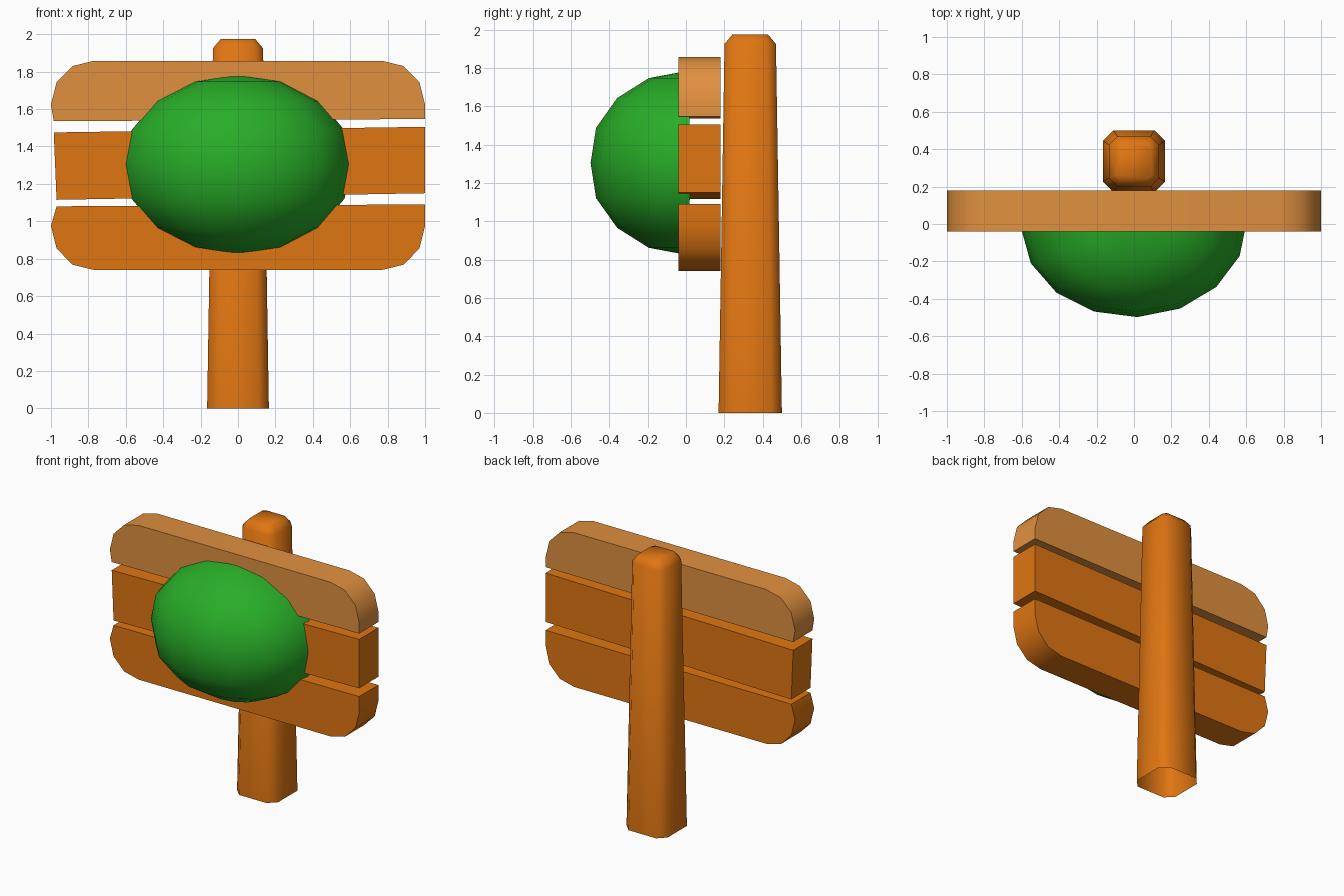
import bpy, bmesh, math
from mathutils import Matrix

if "Cube" in bpy.data.objects:
    bpy.data.objects.remove(bpy.data.objects["Cube"])


def material(name, rgb):
    m = bpy.data.materials.new(name)
    m.diffuse_color = (*rgb, 1)
    m.use_nodes = True
    m.node_tree.nodes["Principled BSDF"].inputs["Base Color"].default_value = m.diffuse_color
    return m


WOOD = material("orange wood", (0.74, 0.18, 0.006))
LIGHT = material("light wood", (0.75, 0.28, 0.05))
GREEN = material("leaf green", (0.021, 0.42, 0.021))


def finish(name, bm, mat, angle):
    mesh = bpy.data.meshes.new(name)
    bm.to_mesh(mesh)
    bm.free()
    mesh.materials.append(mat)
    ob = bpy.data.objects.new(name, mesh)
    bpy.context.collection.objects.link(ob)
    bpy.ops.object.select_all(action='DESELECT')
    ob.select_set(True)
    bpy.context.view_layer.objects.active = ob
    bpy.ops.object.shade_smooth_by_angle(angle=math.radians(angle))
    return ob


def plank(name, outline, mat):
    """Extrude an x/z outline through the board thickness."""
    bm = bmesh.new()
    face = bm.faces.new([bm.verts.new((x, -0.04, z)) for x, z in outline])
    ext = bmesh.ops.extrude_face_region(bm, geom=[face])
    verts = [v for v in ext["geom"] if isinstance(v, bmesh.types.BMVert)]
    bmesh.ops.translate(bm, vec=(0, 0.22, 0), verts=verts)
    bmesh.ops.recalc_face_normals(bm, faces=bm.faces[:])
    finish(name, bm, mat, 35)


# Boards: rounded outer corners, slightly uneven inner edges
corner = [(1, 0.235), (0.97, 0.115), (0.885, 0.028), (0.77, 0)]
right_top = [(x, 1.858 - d) for x, d in corner]
left_top = [(-x, z) for x, z in reversed(right_top)]
plank("top_board", [(-0.985, 1.535), (1, 1.547)] + right_top + left_top, LIGHT)
plank("middle_board", [(-0.97, 1.115), (1, 1.15), (1, 1.505), (-0.985, 1.475)], WOOD)
right_low = [(x, 0.74 + d) for x, d in corner]
left_low = [(-x, z) for x, z in reversed(right_low)]
plank("bottom_board", [(-0.97, 1.08), (1, 1.09)] + right_low + left_low, WOOD)

# Post: tapered chamfered square, open underneath, bevelled cap
bm = bmesh.new()
rings = []
for z, h, c in [(0, 0.165, 0.055), (1.925, 0.134, 0.045), (1.975, 0.092, 0.02)]:
    k = h - c
    pts = [(h, -k), (h, k), (k, h), (-k, h), (-h, k), (-h, -k), (-k, -h), (k, -h)]
    rings.append([bm.verts.new((x, 0.335 + y, z)) for x, y in pts])
for a, b in zip(rings, rings[1:]):
    for i in range(8):
        j = (i + 1) % 8
        bm.faces.new((a[i], a[j], b[j], b[i]))
bm.faces.new(rings[-1])
finish("post", bm, WOOD, 60)

# Bush-like dome: front half of a stretched sphere, turned slightly
bm = bmesh.new()
bmesh.ops.create_uvsphere(bm, u_segments=16, v_segments=8, radius=1)
bmesh.ops.delete(bm, geom=[v for v in bm.verts if v.co.y > 0.01 and abs(v.co.z) < 0.99],
                 context='VERTS')
for v in bm.verts:
    s = 0.98 if abs(v.co.z) < 0.01 else 1
    v.co.x *= 0.617 * s
    v.co.y *= 0.508 * s
    v.co.z *= 0.479
bmesh.ops.transform(bm, verts=bm.verts[:],
                    matrix=Matrix.Translation((0, 0, 1.304)) @ Matrix.Rotation(math.radians(2), 4, 'Z'))
finish("green_dome", bm, GREEN, 60)
